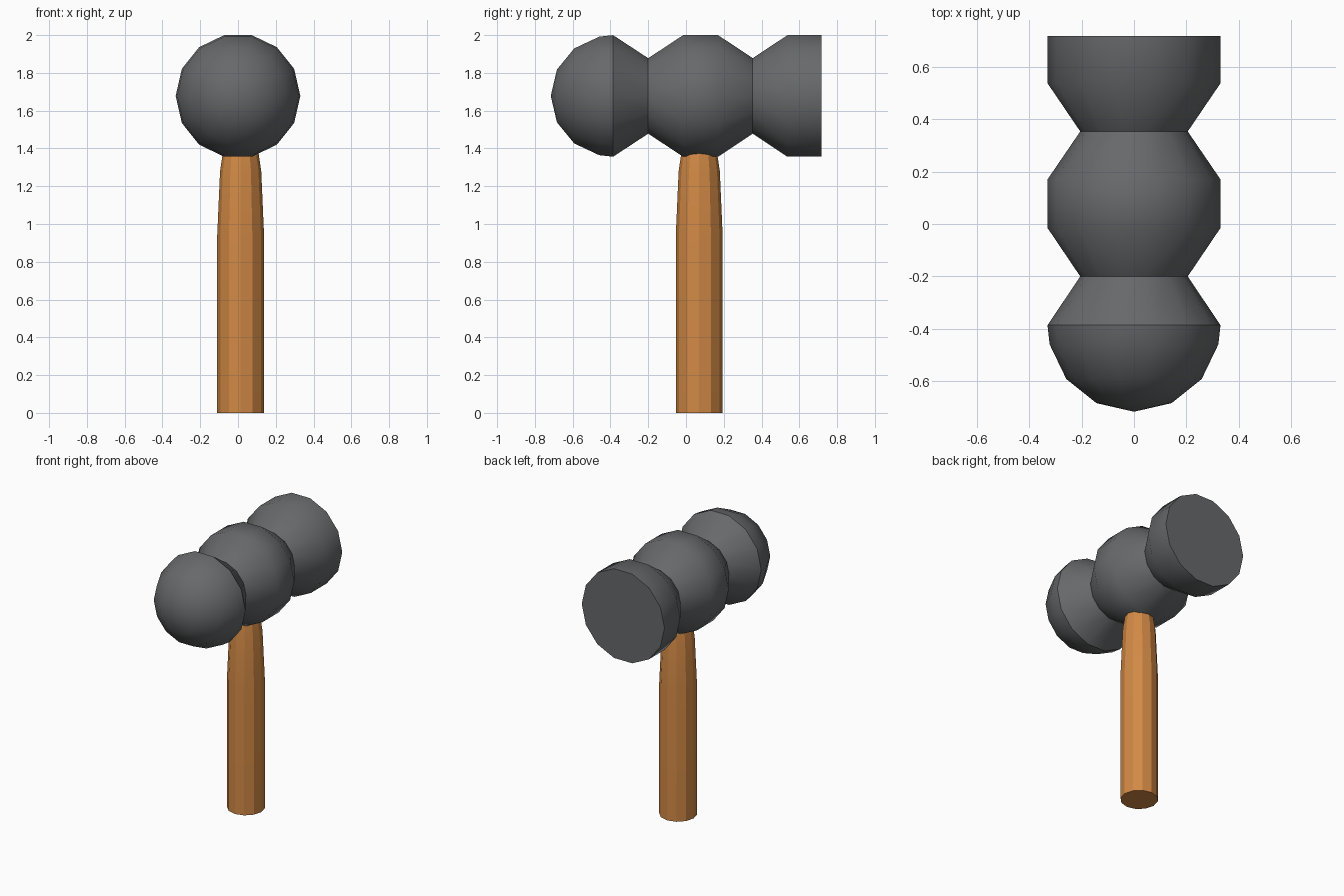
import bpy, math

if "Cube" in bpy.data.objects:
    bpy.data.objects.remove(bpy.data.objects["Cube"])

def material(name, rgb):
    m = bpy.data.materials.new(name)
    m.diffuse_color = (*rgb, 1)
    m.use_nodes = True
    m.node_tree.nodes["Principled BSDF"].inputs["Base Color"].default_value = m.diffuse_color
    return m

def lathe(name, profile, sides, place, mat):
    """Spin (distance along axis, radius) points; place maps (along, a, b) to xyz."""
    verts, faces, rings = [], [], []
    for d, r in profile:
        n = sides if r > 0 else 1
        ring = []
        for i in range(n):
            t = 2 * math.pi * i / sides
            ring.append(len(verts))
            verts.append(place(d, r * math.cos(t), r * math.sin(t)))
        rings.append(ring)
    for p, q in zip(rings, rings[1:]):
        for i in range(sides):
            j = (i + 1) % sides
            if len(p) == 1:
                faces.append((p[0], q[j], q[i]))
            elif len(q) == 1:
                faces.append((p[i], p[j], q[0]))
            else:
                faces.append((p[i], p[j], q[j], q[i]))
    for ring, flip in ((rings[0], True), (rings[-1], False)):
        if len(ring) > 1:
            faces.append(tuple(reversed(ring)) if flip else tuple(ring))
    me = bpy.data.meshes.new(name)
    me.from_pydata(verts, [], faces)
    me.materials.append(mat)
    ob = bpy.data.objects.new(name, me)
    bpy.context.collection.objects.link(ob)
    return ob

def smooth(ob, degrees):
    bpy.ops.object.select_all(action='DESELECT')
    ob.select_set(True)
    bpy.context.view_layer.objects.active = ob
    bpy.ops.object.shade_smooth_by_angle(angle=math.radians(degrees))

steel = material("dark steel", (0.135, 0.14, 0.145))
wood = material("orange wood", (0.64, 0.25, 0.06))

R, WAIST, ZC = 0.33, 0.205, 1.678
def along_y(d, a, b):
    return (a, -d, ZC + b)   # d runs towards the front, keeps normals outward

# hammer head: flat striking face, two waists, central eye
head = lathe("hammer_head",
             [(-0.717, R), (-0.537, R), (-0.353, WAIST), (-0.17, R),
              (0.015, R), (0.2, WAIST), (0.386, R)], 14, along_y, steel)
smooth(head, 50)

# rounded peen at the front
dome = [(0.386, R)]
for k in (3, 2, 1, 0):
    t = k * 2 * math.pi / 14
    dome.append((0.386 + R * math.cos(t), R * math.sin(t)))
peen = lathe("ball_peen", dome, 14, along_y, steel)
smooth(peen, 50)

# tapered wooden handle running up into the head
handle = lathe("handle",
               [(0, 0.124), (0.94, 0.124), (1.28, 0.109), (1.38, 0.094), (1.5, 0.07)],
               12, lambda d, a, b: (0.014 + a, 0.07 + b, d), wood)
smooth(handle, 25)
